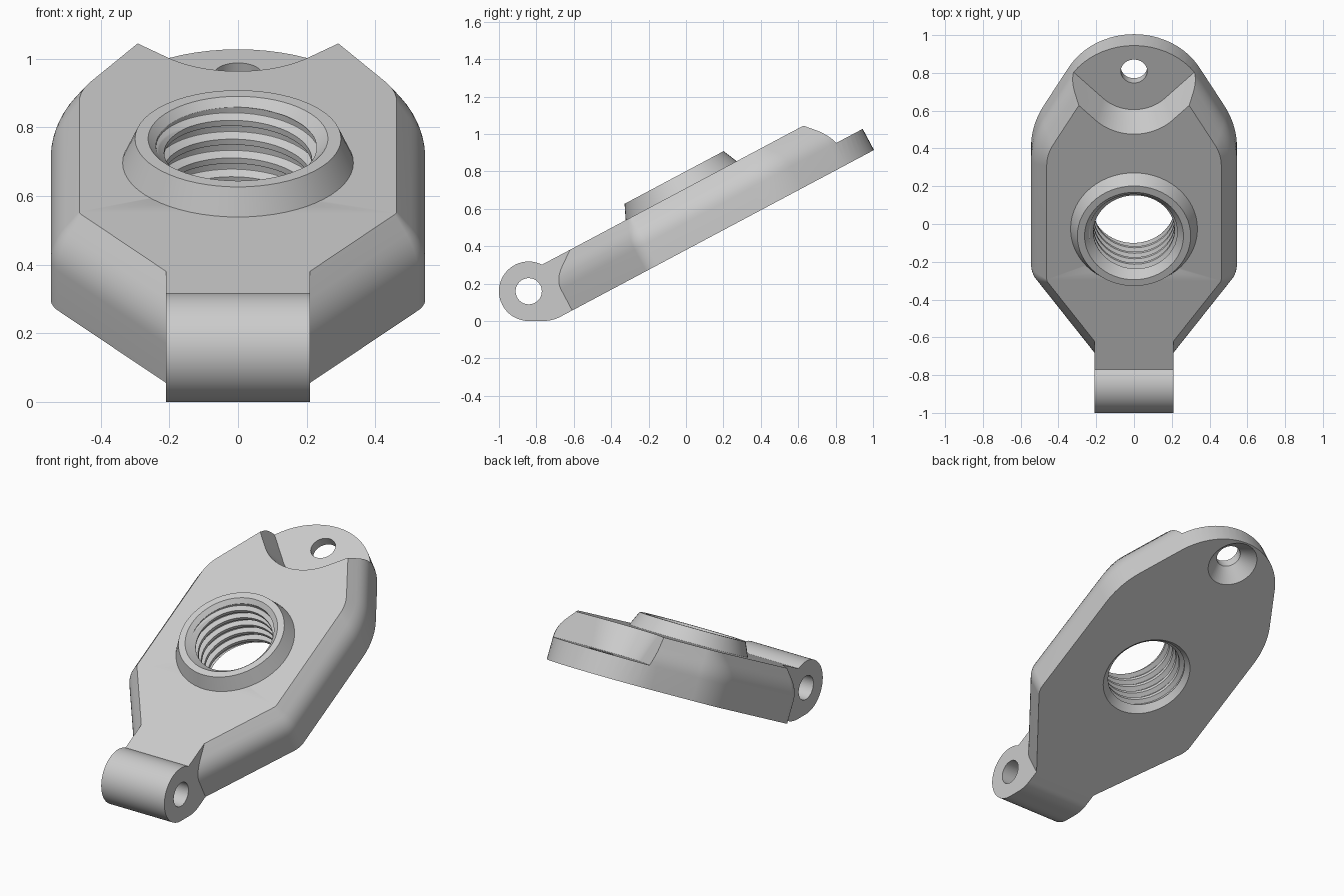
import bpy, bmesh
from math import sin, cos, pi, radians
from mathutils import Vector, Matrix

cube = bpy.data.objects.get("Cube")
if cube:
    bpy.data.objects.remove(cube, do_unlink=True)

# Parts are drawn flat as (x, along, height), then tilted about the hinge
TILT = Matrix.Translation((0, -0.841, 0.159)) @ Matrix.Rotation(radians(28), 4, 'X')
BOTTOM, TOP, PAD = -0.2, 0.092, -0.072
SEGMENTS = 60

grey = bpy.data.materials.new("plain grey")
grey.use_nodes = True
grey.diffuse_color = (0.6, 0.6, 0.6, 1)
grey.node_tree.nodes["Principled BSDF"].inputs["Base Color"].default_value = grey.diffuse_color


def loft(name, rings):
    """Closed solid through rings of equal point count."""
    bm = bmesh.new()
    rows = [[bm.verts.new(p) for p in ring] for ring in rings]
    n = len(rows[0])
    for low, high in zip(rows, rows[1:]):
        for i in range(n):
            j = (i + 1) % n
            bm.faces.new((low[i], low[j], high[j]))
            bm.faces.new((low[i], high[j], high[i]))
    bm.faces.new(rows[0][::-1])
    bm.faces.new(rows[-1])
    bmesh.ops.recalc_face_normals(bm, faces=bm.faces)
    bm.transform(TILT)
    mesh = bpy.data.meshes.new(name)
    bm.to_mesh(mesh)
    bm.free()
    mesh.materials.append(grey)
    obj = bpy.data.objects.new(name, mesh)
    bpy.context.collection.objects.link(obj)
    return obj


def circle(radius, along, height):
    """Ring of points; radius is a number or a function of the angle."""
    points = []
    for i in range(SEGMENTS):
        a = 2 * pi * i / SEGMENTS
        r = radius(a) if callable(radius) else radius
        points.append((r * cos(a), along + r * sin(a), height))
    return points


def rounded(corners, steps=8):
    """Polygon from (x, y, fillet radius) corners."""
    points = []
    for k, (x, y, r) in enumerate(corners):
        p = Vector((x, y, 0))
        if r == 0:
            points.append(p)
            continue
        before = corners[k - 1]
        after = corners[(k + 1) % len(corners)]
        a = (Vector((before[0], before[1], 0)) - p).normalized()
        b = (Vector((after[0], after[1], 0)) - p).normalized()
        half = a.angle(b) / 2
        centre = p + (a + b).normalized() * (r / sin(half))
        reach = r * cos(half) / sin(half)
        start = (p + a * reach - centre).normalized()
        turn = (p + b * reach - centre).normalized()
        sweep = start.angle(turn)
        side = (turn - start * start.dot(turn)).normalized()
        for i in range(steps + 1):
            t = sweep * i / steps
            points.append(centre + (start * cos(t) + side * sin(t)) * r)
    return points


def outline(half, apex):
    mirrored = [(-x, y, r) for x, y, r in reversed(half)]
    return rounded(half + [apex] + mirrored, 20)


def cut(obj, cutter):
    mod = obj.modifiers.new("cut", 'BOOLEAN')
    mod.operation = 'DIFFERENCE'
    mod.solver = 'EXACT'
    mod.object = cutter
    bpy.context.view_layer.objects.active = obj
    bpy.ops.object.modifier_apply(modifier=mod.name)


# Rim profile: (inset share, height), a rounded shoulder then a chamfer
rim = [(0, BOTTOM)]
for i in range(7):
    t = i / 6
    rim.append((0.5 * t * t, -0.07 * (1 - t) ** 2 - 0.024 * t * (1 - t) + 0.04 * t * t))
rim.append((1, TOP))

# Plate
outer = outline([(0.21, 0.157, 0), (0.545, 0.635, 0.12), (0.545, 1.44, 0.5)], (0, 2.385, 0.4))
inner = outline([(0.21, 0.3, 0), (0.462, 0.66, 0.03), (0.462, 1.418, 0.25)], (0, 2.218, 0.317))
plate = loft("plate", [[(*o.lerp(i, f).xy, h) for o, i in zip(outer, inner)] for f, h in rim])

# Raised collar round the threaded hole
HUB, COLLAR_TOP = 0.972, 0.172
collar = loft("collar", [circle(0.336, HUB, TOP), circle(0.3, HUB, COLLAR_TOP)])

# Hinge barrel and neck, drawn in side profile
barrel = [(0.159 * cos(a), 0.159 * sin(a), 0)
          for a in (radians(35.4 + (242 - 35.4) * i / 40) for i in range(41))]
profile = rounded(barrel + [(0.0375, BOTTOM, 0.2)]
                  + [(0.157 + 0.143 * f, h, 0) for f, h in rim])
hinge = loft("hinge", [[(x, p.x, p.y) for p in profile] for x in (-0.21, 0.21)])

# Threaded bore with a chamfer at both mouths; one row per segment step of the helix
PITCH = 0.062
STEP = PITCH / SEGMENTS


def bore_radius(h):
    def radius(a):
        phase = (h / PITCH - a / (2 * pi)) % 1
        groove = min(1, max(0, (abs(2 * phase - 1) - 0.3) / 0.4))
        return max(0.215 + 0.024 * groove, 0.262 - (COLLAR_TOP - h), 0.258 - (h - BOTTOM))
    return radius


heights = [-0.21 + STEP * i for i in range(int(0.395 / STEP))]
bore = loft("bore_cutter", [circle(bore_radius(h), HUB, h) for h in heights])

# Countersunk screw hole in the end pad
SCREW = 1.83
screw = loft("screw_cutter", [circle(r, SCREW, h)
                              for r, h in ((0.165, -0.22), (0.07, -0.125), (0.07, 0.2))])


# Recess above the end pad: sloped wall, round at the middle, spreading at 45 degrees
def recess_ring(r, h):
    arc = [(r * cos(a), SCREW + r * sin(a), h)
           for a in (radians(225 + 90 * i / 24) for i in range(25))]
    (x0, y0, _), (x1, y1, _) = arc[0], arc[-1]
    return [(x0 - 0.6, y0 + 0.6, h)] + arc + [(x1 + 0.6, y1 + 0.6, h)]


recess = loft("recess_cutter", [recess_ring(0.23, PAD), recess_ring(0.3, 0.12)])

# Hinge pin hole
pin = loft("pin_cutter", [[(x, 0.07 * cos(2 * pi * i / 48), 0.07 * sin(2 * pi * i / 48))
                           for i in range(48)] for x in (-0.3, 0.3)])

for obj, cutter in ((plate, recess), (plate, screw), (plate, bore), (collar, bore), (hinge, pin)):
    cut(obj, cutter)
for cutter in (bore, screw, recess, pin):
    bpy.data.objects.remove(cutter, do_unlink=True)

# Smooth curved sides, keep hard edges
for obj in (plate, collar, hinge):
    obj.data.shade_smooth()
    obj.data.set_sharp_from_angle(angle=radians(28))
